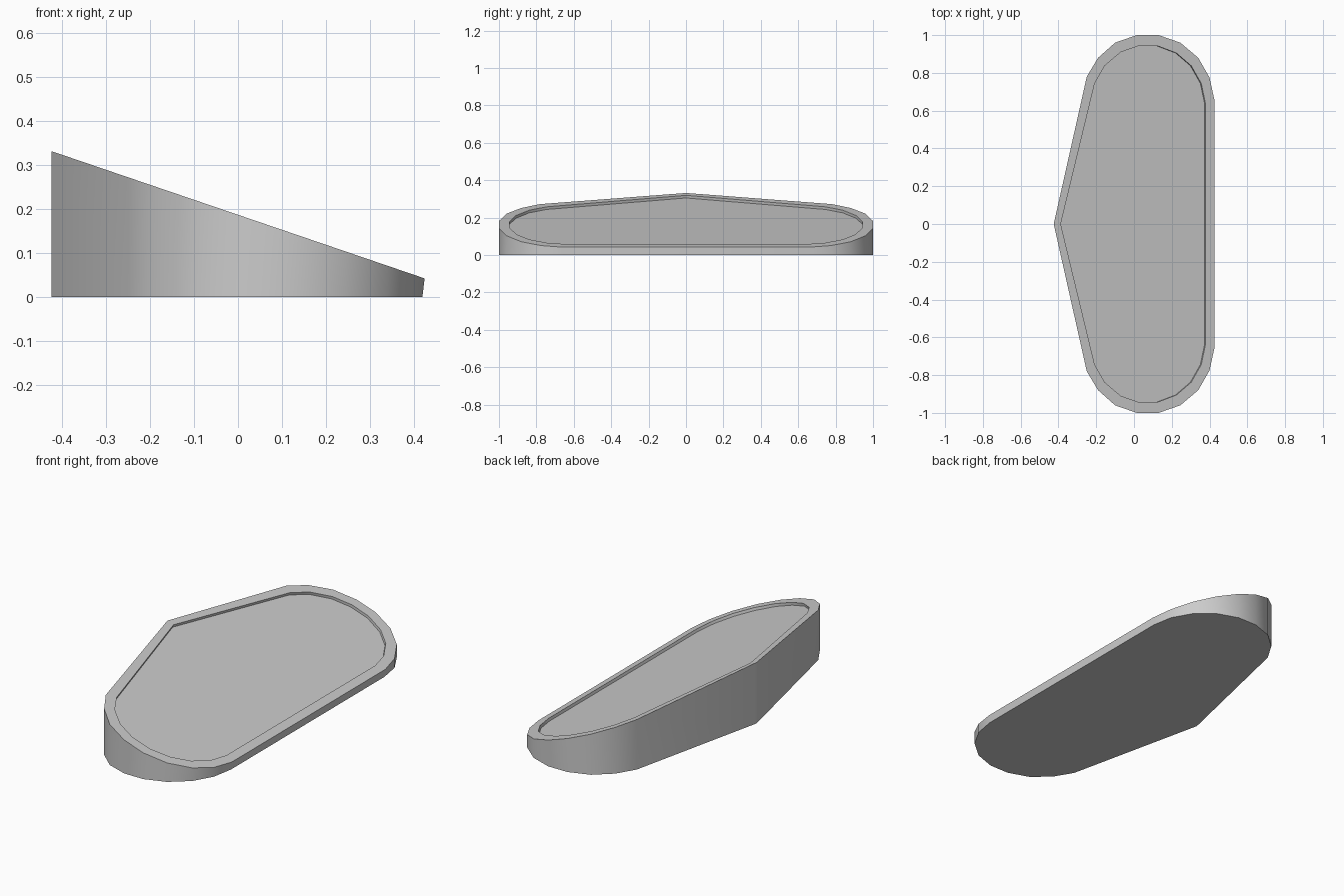
import bpy, bmesh, math

if "Cube" in bpy.data.objects:
    bpy.data.objects.remove(bpy.data.objects["Cube"])

# Half outlines in plan (y >= 0), from the pointed back corner to the low straight edge
OUTER = [(-0.425, 0), (-0.25, 0.78), (-0.19, 0.88), (-0.10, 0.96), (0.015, 1.0),
         (0.13, 1.0), (0.245, 0.96), (0.34, 0.88), (0.40, 0.775), (0.42, 0.66)]
INNER = [(-0.388, 0), (-0.208, 0.745), (-0.155, 0.838), (-0.07, 0.91), (0.025, 0.943),
         (0.125, 0.943), (0.225, 0.905), (0.303, 0.838), (0.356, 0.745), (0.378, 0.64)]
SLOPE = -0.341
DEPTH = 0.015          # recess depth, measured square to the sloping top


def mirrored(half):
    return half + [(x, -y) for x, y in reversed(half[1:])]


def top_z(x):
    return 0.187 + SLOPE * x


def ring(bm, coords):
    return [bm.verts.new(c) for c in coords]


def bridge(bm, a, b):
    n = len(a)
    for i in range(n):
        j = (i + 1) % n
        bm.faces.new((a[i], a[j], b[j], b[i]))


bm = bmesh.new()
outer, inner = mirrored(OUTER), mirrored(INNER)
tilt = math.atan(-SLOPE)
dx, dz = DEPTH * math.sin(tilt), DEPTH * math.cos(tilt)

# Outer wall (low edge leans out slightly), rim, recess wall
base = ring(bm, [(x, y, 0) for x, y in outer])
tops = [(x + (0.005 if x > 0.41 else 0), y) for x, y in outer]
rim_out = ring(bm, [(x, y, top_z(x)) for x, y in tops])
rim_in = ring(bm, [(x, y, top_z(x)) for x, y in inner])
floor = ring(bm, [(x - dx, y, top_z(x) - dz) for x, y in inner])
for a, b in ((base, rim_out), (rim_out, rim_in), (rim_in, floor)):
    bridge(bm, a, b)

# Recess panel and underside
bm.faces.new(floor)
bm.faces.new(base)
bmesh.ops.recalc_face_normals(bm, faces=bm.faces[:])

mesh = bpy.data.meshes.new("sloped_tray")
bm.to_mesh(mesh)
bm.free()
tray = bpy.data.objects.new("sloped_tray", mesh)
bpy.context.collection.objects.link(tray)
bpy.context.view_layer.objects.active = tray
tray.select_set(True)
bpy.ops.object.shade_smooth_by_angle(angle=math.radians(23))
